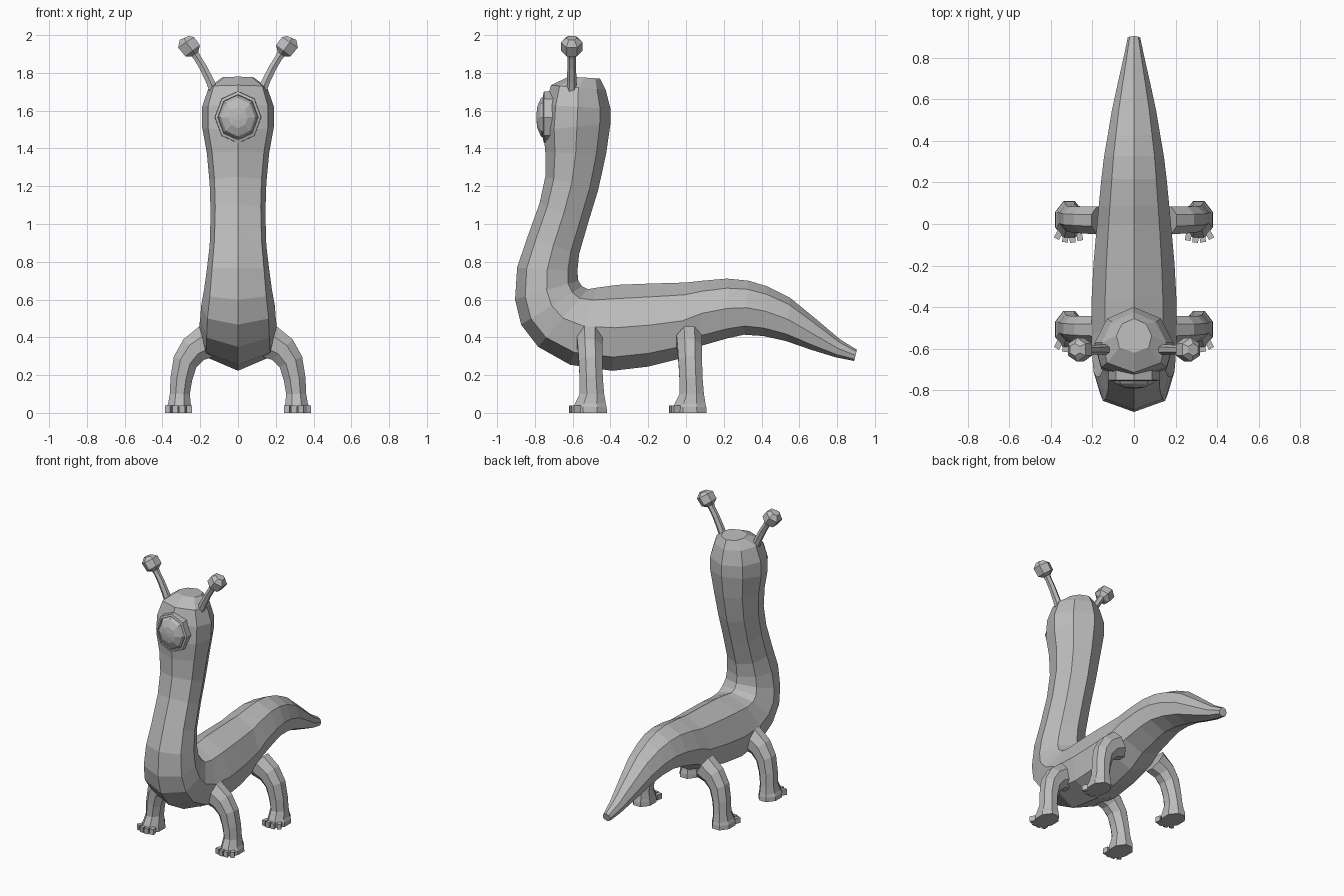
import bpy, bmesh, math
from mathutils import Vector, Matrix

if "Cube" in bpy.data.objects:
    bpy.data.objects.remove(bpy.data.objects["Cube"])

grey = bpy.data.materials.new("plain grey")
grey.diffuse_color = (0.5, 0.5, 0.5, 1)
grey.use_nodes = True
grey.node_tree.nodes["Principled BSDF"].inputs["Base Color"].default_value = grey.diffuse_color


def finish(name, bm, mirror=False):
    bmesh.ops.recalc_face_normals(bm, faces=bm.faces)
    me = bpy.data.meshes.new(name)
    bm.to_mesh(me)
    bm.free()
    me.materials.append(grey)
    ob = bpy.data.objects.new(name, me)
    bpy.context.collection.objects.link(ob)
    if mirror:
        ob.modifiers.new("mirror", 'MIRROR')
    return ob


def loft(name, rings, mirror=False):
    """Skin closed rings of equal point count, capped at both ends."""
    bm = bmesh.new()
    rows = [[bm.verts.new(p) for p in r] for r in rings]
    n = len(rows[0])
    for a, b in zip(rows, rows[1:]):
        for i in range(n):
            j = (i + 1) % n
            bm.faces.new((a[i], a[j], b[j], b[i]))
    bm.faces.new(rows[0])
    bm.faces.new(rows[-1])
    return finish(name, bm, mirror)


def oval(c, u, v, ru, rv, n, turn=0.5):
    """Ring of n points round c in the plane of axes u and v."""
    c, u, v = Vector(c), Vector(u), Vector(v)
    angles = [2 * math.pi * (i + turn) / n for i in range(n)]
    return [c + u * ru * math.cos(a) + v * rv * math.sin(a) for a in angles]


# Body from head to tail: back y, back z, belly y, belly z, half width
sections = [
    (-.455, 1.77, -.62, 1.78, .085), (-.425, 1.71, -.715, 1.735, .155),
    (-.40, 1.61, -.745, 1.63, .19), (-.40, 1.53, -.755, 1.50, .19),
    (-.423, 1.37, -.745, 1.38, .165), (-.465, 1.18, -.745, 1.25, .15),
    (-.52, 1.0, -.775, 1.11, .145), (-.566, .84, -.84, .93, .15),
    (-.575, .75, -.894, .77, .165), (-.57, .70, -.905, .60, .18),
    (-.55, .67, -.873, .467, .195), (-.52, .655, -.783, .35, .2),
    (-.47, .663, -.614, .255, .205), (-.36, .678, -.39, .223, .205),
    (-.18, .685, -.20, .245, .195), (0, .69, -.04, .285, .18),
    (.09, .70, .08, .355, .17), (.217, .711, .22, .395, .157),
    (.33, .70, .307, .414, .145), (.43, .67, .41, .407, .128),
    (.55, .61, .53, .38, .108), (.68, .504, .66, .335, .08),
    (.815, .39, .79, .295, .05), (.905, .334, .89, .275, .03)]
profile = [(0, 0), (.68, .16), (1, .5), (.83, .84), (0, 1),
           (-.83, .84), (-1, .5), (-.68, .16)]
loft("body", [[(k * w, by + (fy - by) * t, bz + (fz - bz) * t) for k, t in profile]
              for by, bz, fy, fz, w in sections])

# Single eye with a rim, turned about the y axis
X, Y, Z = (1, 0, 0), (0, 1, 0), (0, 0, 1)
lathe = [(1.02, -.68), (1, -.752), (.88, -.756), (.86, -.742), (.74, -.768),
         (.42, -.787), (.12, -.792)]
loft("eye", [oval((0, y, 1.565), X, Z, .122 * r, .137 * r, 8, 0) for r, y in lathe])

# Antennae: x, z, radius along the stalk, ending in a knob
stalk = [(.12, 1.69, .028), (.15, 1.76, .025), (.185, 1.83, .023), (.215, 1.88, .022),
         (.228, 1.90, .025), (.24, 1.917, .056), (.275, 1.962, .058), (.285, 1.985, .03)]
rings = []
for i, (x, z, r) in enumerate(stalk):
    a, b = stalk[max(i - 1, 0)], stalk[min(i + 1, len(stalk) - 1)]
    d = Vector((b[0] - a[0], 0, b[1] - a[1])).normalized()
    rings.append(oval((x, -.605, z), (d.z, 0, -d.x), Y, r, r, 6))
loft("antenna", rings, True)

# Legs: x, z, half thickness, tilt in degrees, front y, rear y
leg = [(.16, .38, .09, 60, -.05, .085), (.235, .335, .077, 45, -.045, .085),
       (.28, .27, .066, 25, -.04, .085), (.30, .18, .058, 8, -.035, .088),
       (.308, .10, .053, 0, -.035, .095), (.31, .05, .06, 0, -.06, .103),
       (.312, .03, .066, 0, -.068, .108), (.312, 0, .068, 0, -.068, .11)]
for label, shift in (("hind", 0), ("front", -.528)):
    rings = []
    for x, z, r, tilt, y0, y1 in leg:
        a = math.radians(tilt)
        rings.append(oval((x, (y0 + y1) / 2 + shift, z), (math.cos(a), 0, math.sin(a)), Y,
                          r * 1.08, (y1 - y0) / 2 * 1.08, 8))
    loft(label + "_leg", rings, True)

    # Four small toes fanned round the front of each foot
    bm = bmesh.new()
    for x, y, turn in ((.262, -.06, -10), (.296, -.07, -3), (.330, -.068, 8), (.364, -.053, 28)):
        m = (Matrix.Translation((x, y + shift, .019)) @ Matrix.Rotation(math.radians(turn), 4, 'Z')
             @ Matrix.Diagonal((.028, .04, .038, 1)))
        bmesh.ops.create_cube(bm, size=1, matrix=m)
    finish(label + "_toes", bm, True)
